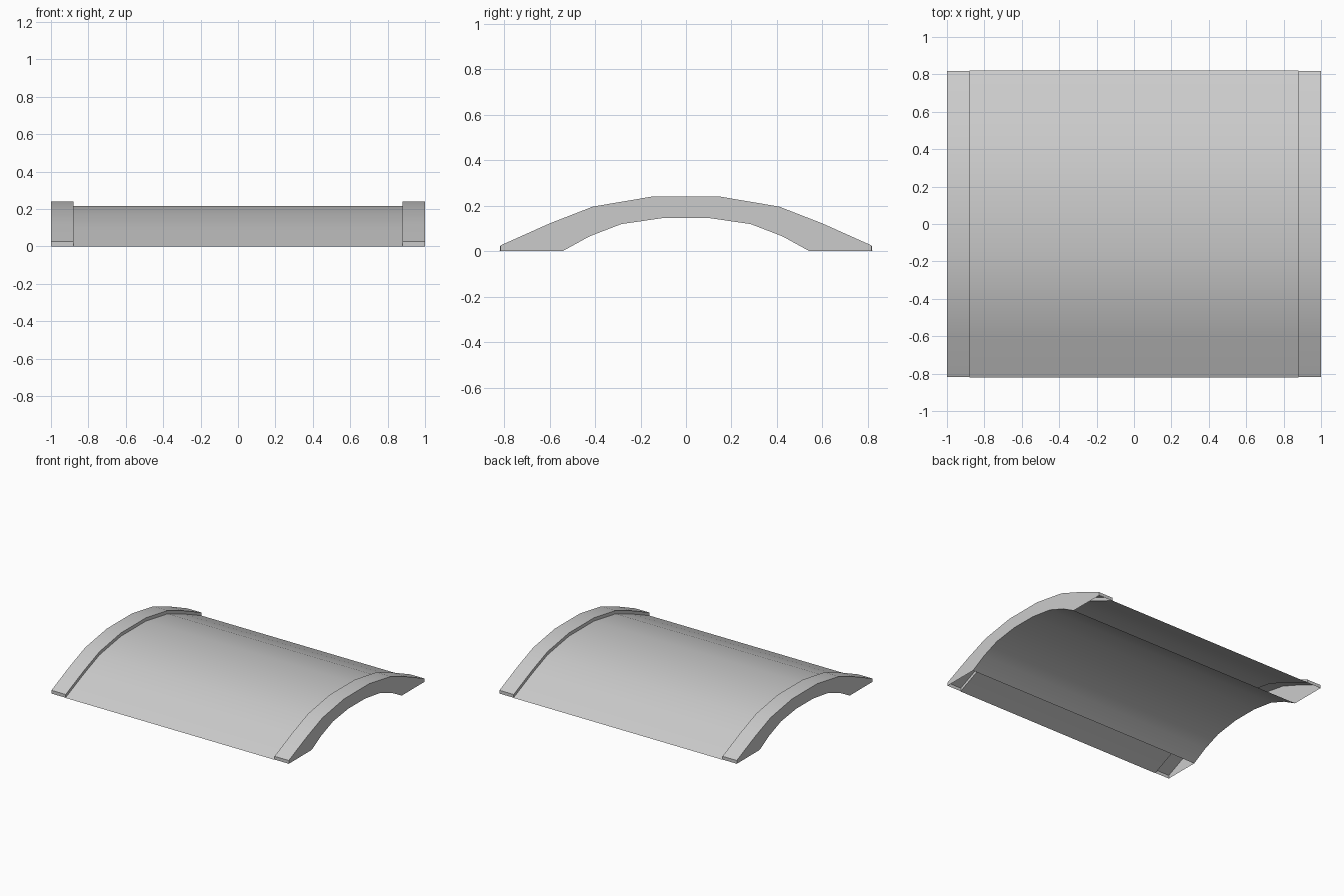
import bpy, bmesh, math

if "Cube" in bpy.data.objects:
    bpy.data.objects.remove(bpy.data.objects["Cube"])

# Half profiles (y, z), from eave to crown
RIM = [(.817, 0), (.817, .025), (.60, .122), (.41, .196), (.15, .24)]
SLAB = [(.82, 0), (.82, 0), (.60, .097), (.41, .171), (.15, .215)]
VAULT = [(.543, 0), (.543, 0), (.425, .065), (.285, .119), (.10, .146)]


def arch(half):
    """Mirror a half profile to the full arch."""
    return [(-y, z) for y, z in half] + list(reversed(half))


def loft(name, sections):
    """Skin neighbouring (x, profile) sections in a closed loop."""
    bm = bmesh.new()
    rows = [[bm.verts.new((x, y, z)) for y, z in arch(p)] for x, p in sections]
    for a, b in zip(rows, rows[1:] + rows[:1]):
        for i in range(len(a) - 1):
            bm.faces.new((a[i], a[i + 1], b[i + 1], b[i]))
    bmesh.ops.remove_doubles(bm, verts=bm.verts[:], dist=1e-4)
    bmesh.ops.recalc_face_normals(bm, faces=bm.faces[:])
    mesh = bpy.data.meshes.new(name)
    bm.to_mesh(mesh)
    bm.free()
    obj = bpy.data.objects.new(name, mesh)
    bpy.context.collection.objects.link(obj)
    return obj


# Curved roof: raised end rims, lower middle slab, vault beneath, open-bottomed eaves
roof = loft("curved_roof", [
    (-1, VAULT), (-1, RIM), (-.88, RIM), (-.88, SLAB),
    (.88, SLAB), (.88, RIM), (1, RIM), (1, VAULT)])

bpy.context.view_layer.objects.active = roof
roof.select_set(True)
bpy.ops.object.shade_smooth_by_angle(angle=math.radians(30))
